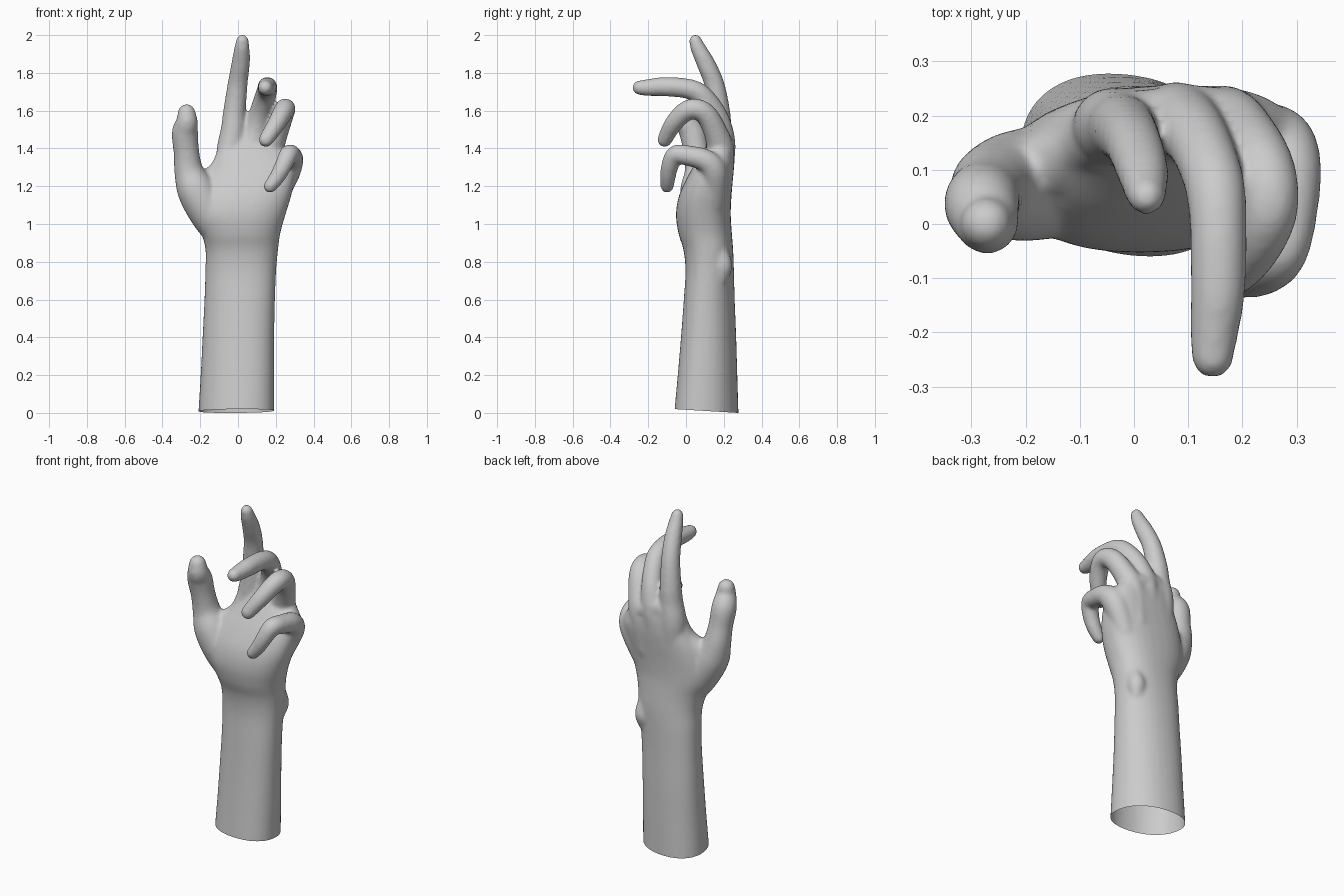
import bpy, bmesh, math
from mathutils import Vector

if "Cube" in bpy.data.objects:
    bpy.data.objects.remove(bpy.data.objects["Cube"])

skin = bpy.data.materials.new("light_grey")
skin.use_nodes = True
GREY = (0.6, 0.6, 0.6, 1)
skin.diffuse_color = GREY
skin.node_tree.nodes["Principled BSDF"].inputs["Base Color"].default_value = GREY

SIDES = 32
EXTRA = 0.003   # radius that the softening takes away again
bm = bmesh.new()


def spline(points, steps=6):
    """Smooth interpolation through tuples of any length."""
    out = []
    for i in range(len(points) - 1):
        a, b, c, d = (points[min(max(i + k, 0), len(points) - 1)] for k in (-1, 0, 1, 2))
        for s in range(steps):
            t = s / steps
            out.append([0.5 * (2*q + (r - p)*t + (2*p - 5*q + 4*r - s2)*t*t
                               + (3*q - p - 3*r + s2)*t**3)
                        for p, q, r, s2 in zip(a, b, c, d)])
    out.append(list(points[-1]))
    return out


def skin_rings(rings):
    """Bridge rings of points into a closed body."""
    loops = [[bm.verts.new(p) for p in ring] for ring in rings]
    for lo, hi in zip(loops, loops[1:]):
        for i in range(SIDES):
            j = (i + 1) % SIDES
            bm.faces.new((lo[i], lo[j], hi[j], hi[i]))
    bm.faces.new(loops[0][::-1])
    bm.faces.new(loops[-1])


def tube(points):
    """Round limb through (x, y, z, radius) points with rounded ends."""
    path = [(Vector(p[:3]), p[3] + EXTRA) for p in spline(points)]
    first, last = path[0], path[-1]
    d0 = (path[1][0] - first[0]).normalized()
    d1 = (last[0] - path[-2][0]).normalized()
    arcs = [math.radians(a) for a in (20, 40, 58, 72, 83)]
    path = ([(first[0] - d0*first[1]*math.sin(a), first[1]*math.cos(a)) for a in arcs[::-1]]
            + path + [(last[0] + d1*last[1]*math.sin(a), last[1]*math.cos(a)) for a in arcs])
    rings, side = [], None
    for i, (c, r) in enumerate(path):
        d = (path[min(i+1, len(path)-1)][0] - path[max(i-1, 0)][0]).normalized()
        side = d.orthogonal() if side is None else side - d*side.dot(d)
        side.normalize()
        up = d.cross(side)
        rings.append([c + r*(side*math.cos(2*math.pi*k/SIDES) + up*math.sin(2*math.pi*k/SIDES))
                      for k in range(SIDES)])
    skin_rings(rings)


def body(sections):
    """Loft ovals given as (z, x0, x1, y0, y1, power, tilt); a low power is boxier."""
    rings = []
    for z, x0, x1, y0, y1, power, tilt in spline(sections):
        ring = []
        for k in range(SIDES):
            a = 2*math.pi*k/SIDES
            c, s = math.cos(a), math.sin(a + tilt)
            ring.append(((x0+x1)/2 + (x1-x0)/2*math.copysign(abs(c)**power, c),
                         (y0+y1)/2 + (y1-y0)/2*math.copysign(abs(s)**power, s), z))
        rings.append(ring)
    skin_rings(rings)


# Forearm, wrist and palm
body([(-.08, -.212, .192, -.065, .28, .92, -.17), (0, -.21, .192, -.062, .278, .92, -.17),
      (.2, -.198, .192, -.044, .272, .92, -.16), (.4, -.188, .192, -.027, .266, .92, -.15),
      (.6, -.178, .196, -.012, .258, .92, -.13), (.75, -.173, .202, -.003, .254, .9, -.08),
      (.86, -.172, .212, -.013, .25, .88, -.02), (.95, -.193, .224, -.04, .243, .87, 0),
      (1.05, -.23, .252, -.053, .237, .85, 0), (1.15, -.22, .282, -.037, .241, .82, 0),
      (1.25, -.175, .3, .008, .25, .77, 0), (1.33, -.125, .29, .055, .256, .74, 0),
      (1.41, -.09, .215, .105, .252, .74, 0), (1.47, -.06, .13, .135, .24, .8, 0)])
# Wrist bone
tube([(.138, .185, .72, .04), (.144, .192, .78, .051), (.146, .18, .85, .04)])
# Knuckle ridge
tube([(-.03, .185, 1.43, .058), (.035, .19, 1.46, .056), (.09, .194, 1.44, .06),
      (.17, .188, 1.4, .058), (.25, .16, 1.3, .058)])
# Web between thumb and index finger
tube([(-.035, .17, 1.43, .058), (-.09, .14, 1.29, .056), (-.19, .095, 1.2, .065)])
# Thumb and its fleshy base
tube([(-.08, .1, .92, .075), (-.15, .08, 1.05, .1), (-.222, .07, 1.18, .098),
      (-.26, .07, 1.28, .075), (-.273, .055, 1.38, .065), (-.281, .035, 1.48, .067),
      (-.271, .003, 1.54, .056), (-.272, 0, 1.588, .045)])
# Index finger
tube([(-.04, .17, 1.2, .065), (-.04, .178, 1.38, .071), (-.025, .176, 1.5, .063),
      (-.018, .173, 1.6, .057), (-.002, .15, 1.74, .05), (.014, .105, 1.85, .046),
      (.021, .065, 1.93, .038), (.023, .05, 1.97, .031)])
# Middle finger
tube([(.06, .175, 1.2, .065), (.078, .188, 1.41, .071), (.1, .178, 1.52, .061),
      (.125, .14, 1.61, .055), (.148, .075, 1.687, .053), (.155, 0, 1.718, .05),
      (.155, -.12, 1.727, .048), (.148, -.2, 1.722, .042), (.145, -.246, 1.722, .036)])
# Ring finger
tube([(.13, .175, 1.18, .065), (.165, .183, 1.38, .07), (.205, .155, 1.49, .06),
      (.238, .105, 1.58, .055), (.25, .045, 1.61, .052), (.237, -.01, 1.59, .05),
      (.2, -.07, 1.525, .045), (.148, -.113, 1.446, .037)])
# Little finger
tube([(.19, .15, 1.12, .06), (.257, .15, 1.27, .068), (.286, .105, 1.335, .057),
      (.283, .01, 1.362, .051), (.268, -.055, 1.366, .048), (.238, -.086, 1.305, .043),
      (.205, -.096, 1.245, .038), (.17, -.1, 1.2, .033)])

mesh = bpy.data.meshes.new("hand_and_forearm")
bmesh.ops.recalc_face_normals(bm, faces=bm.faces)
bm.to_mesh(mesh)
bm.free()
hand = bpy.data.objects.new("hand_and_forearm", mesh)
bpy.context.collection.objects.link(hand)
bpy.context.view_layer.objects.active = hand
hand.select_set(True)

# Fuse the parts into one smooth surface
remesh = hand.modifiers.new("fuse", 'REMESH')
remesh.mode = 'VOXEL'
remesh.voxel_size = 0.009
smooth = hand.modifiers.new("soften", 'SMOOTH')
smooth.factor = 0.5
smooth.iterations = 16
for name in ("fuse", "soften"):
    bpy.ops.object.modifier_apply(modifier=name)

# Cut the forearm open at its slightly slanted lower rim
bm = bmesh.new()
bm.from_mesh(hand.data)
bmesh.ops.bisect_plane(bm, geom=bm.verts[:] + bm.edges[:] + bm.faces[:],
                       plane_co=(0, .275, 0), plane_no=(0, .06, 1), clear_inner=True)
bm.to_mesh(hand.data)
bm.free()
hand.data.materials.clear()
hand.data.materials.append(skin)
bpy.ops.object.shade_smooth()
